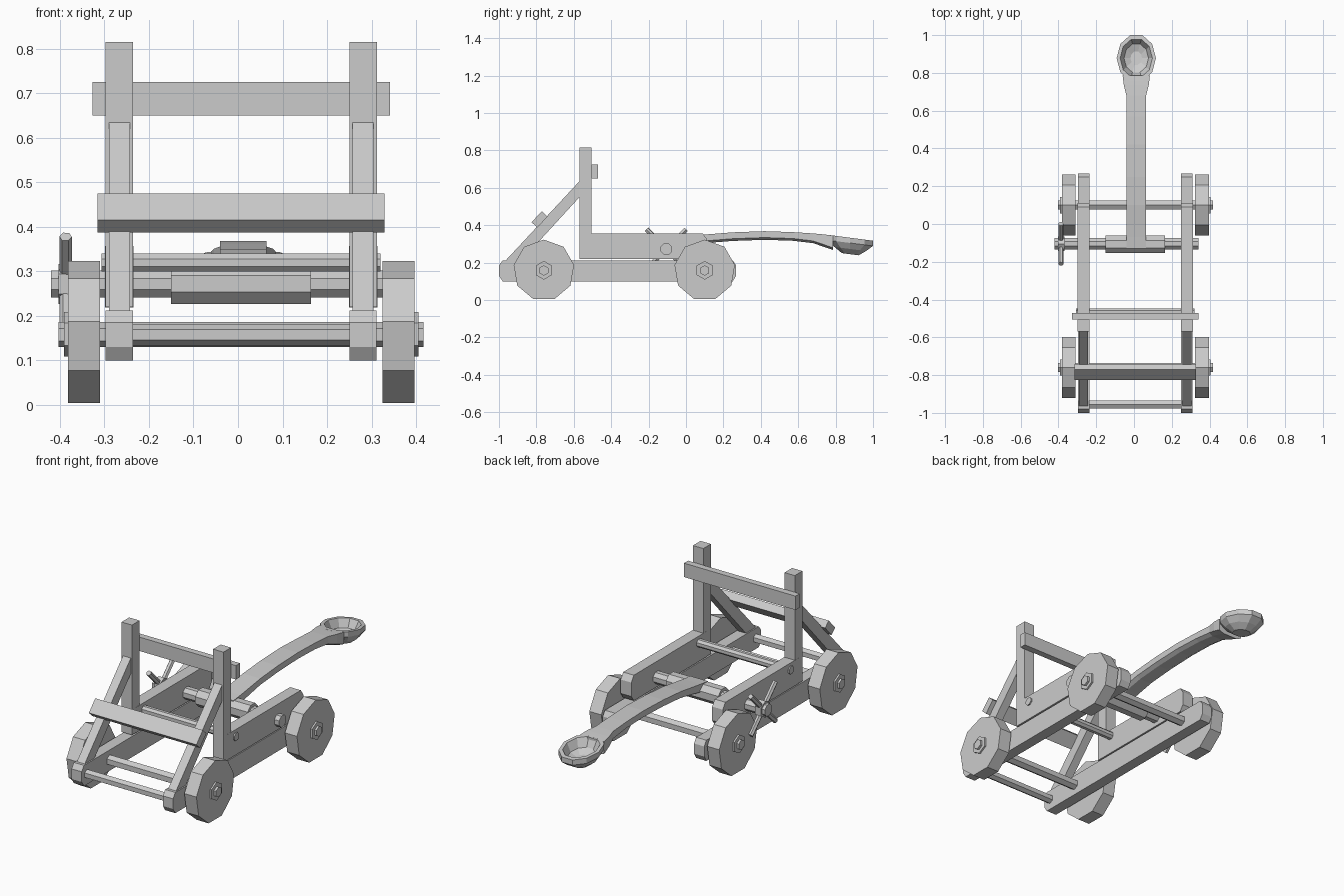
import bpy, bmesh
from math import sin, cos, pi, radians
from mathutils import Vector

if "Cube" in bpy.data.objects:
    bpy.data.objects.remove(bpy.data.objects["Cube"])

CX = 0.007  # the frame's centre line


def finish(name, bm):
    bmesh.ops.recalc_face_normals(bm, faces=bm.faces)
    me = bpy.data.meshes.new(name)
    bm.to_mesh(me)
    bm.free()
    ob = bpy.data.objects.new(name, me)
    bpy.context.collection.objects.link(ob)
    return ob


def loft(name, loops, caps=True):
    """Skin a list of equal-length point loops."""
    bm = bmesh.new()
    rings = [[bm.verts.new(p) for p in lp] for lp in loops]
    n = len(rings[0])
    for a, b in zip(rings, rings[1:]):
        for i in range(n):
            j = (i + 1) % n
            bm.faces.new((a[i], a[j], b[j], b[i]))
    if caps:
        bm.faces.new(rings[0])
        bm.faces.new(rings[-1])
    return finish(name, bm)


def prism(name, profile, x0, x1):
    """Extrude a (y, z) profile along x, relative to the centre line."""
    return loft(name, [[(CX + x, y, z) for y, z in profile] for x in (x0, x1)])


def rect(y0, y1, z0, z1):
    return [(y0, z0), (y1, z0), (y1, z1), (y0, z1)]


def ngon(y, z, r, n, start=0.0):
    return [(y + r * sin(start + 2 * pi * i / n), z + r * cos(start + 2 * pi * i / n))
            for i in range(n)]


def rod(name, p, q, r, n=6):
    p, q = Vector(p), Vector(q)
    u = (q - p).orthogonal().normalized()
    v = (q - p).normalized().cross(u)
    ring = [r * (cos(2 * pi * i / n) * u + sin(2 * pi * i / n) * v) for i in range(n)]
    return loft(name, [[c + o for o in ring] for c in (p, q)])


# Side frames, mirrored left and right
for side, label in ((-1, "left"), (1, "right")):
    s = side
    prism(label + "_lower_beam",
          [(-0.98, 0.10), (0.25, 0.10), (0.268, 0.13), (0.268, 0.185), (0.25, 0.212),
           (-0.98, 0.212), (-1.0, 0.185), (-1.0, 0.13)], s * 0.243, s * 0.304)
    prism(label + "_upper_beam",
          [(-0.537, 0.219), (0.09, 0.219), (0.112, 0.25), (0.112, 0.325), (0.09, 0.357),
           (-0.537, 0.357)], s * 0.242, s * 0.306)
    prism(label + "_post", rect(-0.57, -0.505, 0.22, 0.815), s * 0.243, s * 0.305)
    prism(label + "_brace", [(-0.975, 0.2), (-0.89, 0.2), (-0.565, 0.555), (-0.565, 0.64)],
          s * 0.250, s * 0.297)
    # Nine-sided wheels with hex nuts
    for y, end in ((-0.76, "front"), (0.10, "rear")):
        prism(f"{label}_{end}_wheel", ngon(y, 0.159, 0.164, 9), s * 0.317, s * 0.389)
        prism(f"{label}_{end}_nut", ngon(y, 0.159, 0.05, 6), s * 0.388, s * 0.398)

# Axles and cross rods
prism("front_axle", ngon(-0.76, 0.158, 0.028, 6), -0.41, 0.41)
prism("rear_axle", ngon(0.10, 0.158, 0.028, 6), -0.41, 0.41)
prism("front_rod", ngon(-0.955, 0.158, 0.024, 6), -0.26, 0.26)
prism("upper_rod", ngon(-0.467, 0.32, 0.022, 8, pi / 8), -0.313, 0.313)

# Crossbars
prism("top_crossbar", rect(-0.505, -0.47, 0.65, 0.725), -0.334, 0.334)
c, along, out = Vector((-0.783, 0.431)), Vector((0.68, 0.733)), Vector((-0.733, 0.68))
prism("brace_crossbar",
      [tuple(c + along * a * 0.04 + out * b * 0.021)
       for a, b in ((-1, -1), (1, -1), (1, 1), (-1, 1))], -0.322, 0.322)

# Winding shaft, drum and crank spokes
WY, WZ = -0.105, 0.272
prism("winding_shaft", ngon(WY, WZ, 0.033, 8, pi / 8), -0.427, 0.334)
prism("drum", ngon(WY - 0.002, WZ, 0.049, 8, pi / 8), -0.157, 0.157)
prism("crank_hub", ngon(WY, WZ, 0.045, 6), -0.41, -0.375)
for k, a in enumerate((45, 135)):
    dy, dz = 0.15 * cos(radians(a)), 0.15 * sin(radians(a))
    rod(f"crank_spoke_{k + 1}", (-0.387, WY - dy, WZ - dz), (-0.387, WY + dy, WZ + dz), 0.014)

# Throwing arm: stations of (y, top z, bottom z, half width)
AX = 0.012
stations = [(-0.13, 0.318, 0.262, 0.052), (-0.07, 0.325, 0.27, 0.052), (0.0, 0.335, 0.285, 0.052),
            (0.1, 0.350, 0.304, 0.052), (0.25, 0.362, 0.316, 0.052), (0.42, 0.368, 0.322, 0.052),
            (0.57, 0.363, 0.317, 0.051), (0.68, 0.356, 0.304, 0.052),
            (0.735, 0.351, 0.285, 0.066), (0.785, 0.345, 0.268, 0.072)]
loft("throwing_arm",
     [[(AX - w, y, b + 0.012), (AX - w * 0.6, y, b), (AX + w * 0.6, y, b), (AX + w, y, b + 0.012),
       (AX + w, y, t), (AX - w, y, t)] for y, t, b, w in stations])


# Bowl: rings of (x radius, y radius, depth below the tilted rim)
def bowl_ring(rx, ry, depth):
    pts = []
    for i in range(10):
        a = 2 * pi * (i + 0.5) / 10
        y = 0.878 + ry * 1.05 * cos(a)
        pts.append((AX + rx * 1.03 * sin(a), y, 0.333 - 0.13 * (y - 0.878) - depth))
    return pts


loft("bowl", [bowl_ring(*r) for r in (
    (0.045, 0.045, 0.088), (0.08, 0.085, 0.06), (0.101, 0.122, 0.028), (0.101, 0.122, 0.0),
    (0.083, 0.1, 0.0), (0.063, 0.075, 0.045), (0.03, 0.035, 0.062))])
